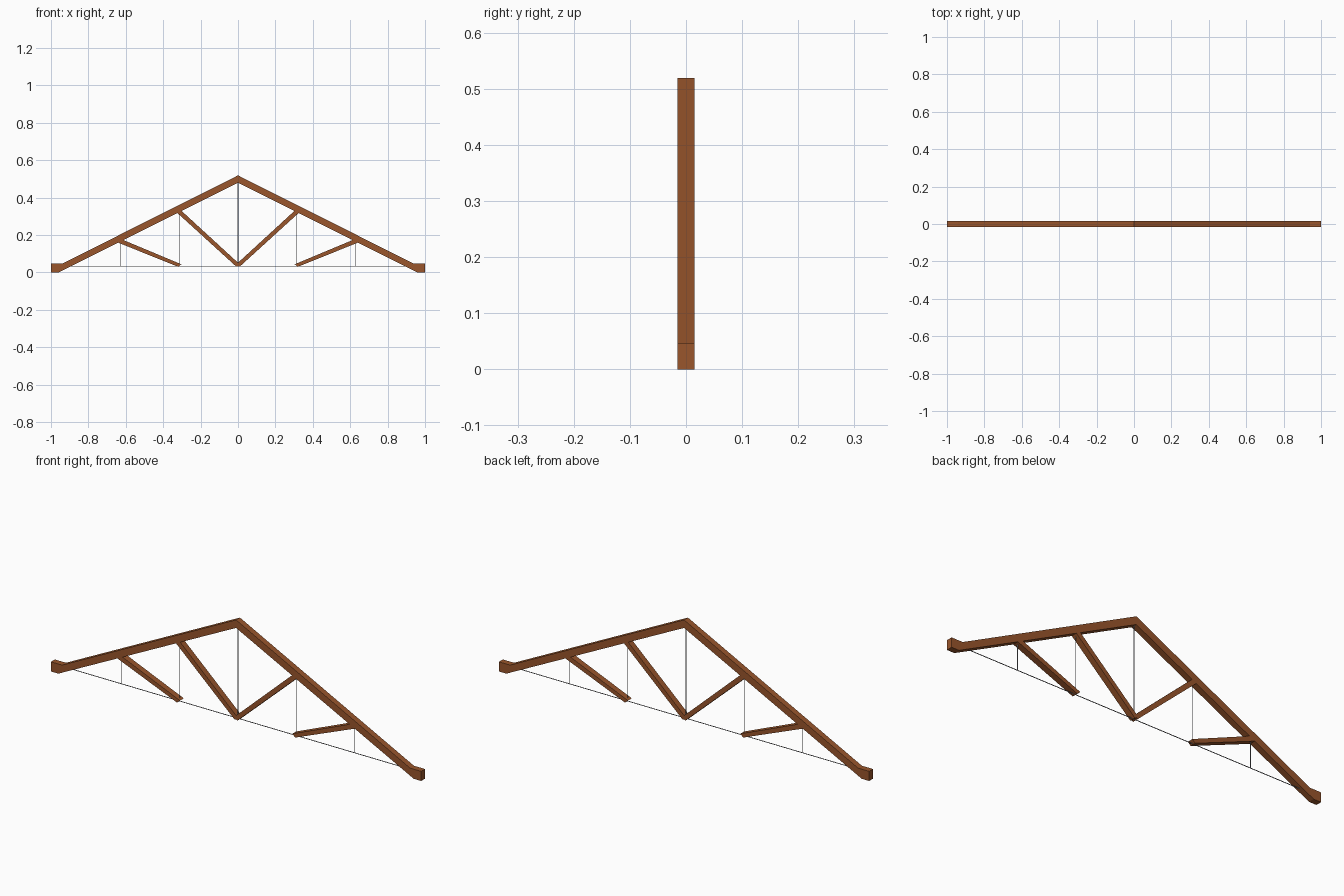
import bpy, bmesh
from mathutils import Vector

if "Cube" in bpy.data.objects:
    bpy.data.objects.remove(bpy.data.objects["Cube"])


def material(name, rgb):
    m = bpy.data.materials.new(name)
    m.diffuse_color = (*rgb, 1)
    m.use_nodes = True
    m.node_tree.nodes["Principled BSDF"].inputs["Base Color"].default_value = m.diffuse_color
    return m


WOOD = material("brown timber", (0.32, 0.092, 0.025))
STEEL = material("grey steel", (0.33, 0.33, 0.35))


def plate(name, outline, half_depth):
    """Extrude an x-z outline symmetrically in y."""
    bm = bmesh.new()
    face = bm.faces.new([bm.verts.new((x, -half_depth, z)) for x, z in outline])
    ext = bmesh.ops.extrude_face_region(bm, geom=[face])
    verts = [v for v in ext["geom"] if isinstance(v, bmesh.types.BMVert)]
    bmesh.ops.translate(bm, verts=verts, vec=(0, 2 * half_depth, 0))
    bmesh.ops.recalc_face_normals(bm, faces=bm.faces)
    me = bpy.data.meshes.new(name)
    bm.to_mesh(me)
    bm.free()
    me.materials.append(WOOD)
    ob = bpy.data.objects.new(name, me)
    bpy.context.collection.objects.link(ob)
    return ob


def rod(name, a, b, radius):
    a, b = Vector(a), Vector(b)
    d = b - a
    bpy.ops.mesh.primitive_cylinder_add(vertices=8, radius=radius, depth=d.length,
                                        location=(a + b) / 2,
                                        rotation=d.to_track_quat('Z', 'Y').to_euler())
    ob = bpy.context.object
    ob.name = name
    ob.data.materials.append(STEEL)
    return ob


def rafter_underside(x):
    return 0.48 - 0.5 * abs(x)


TIE_Z = 0.033

for s, side in ((-1, "left"), (1, "right")):
    # rafter with its level bearing foot
    plate("rafter_" + side, [(s * x, z) for x, z in (
        (0, 0.519), (0.94, 0.047), (1, 0.047), (1, 0), (0.96, 0), (0, 0.48))], 0.015)

    # diagonal struts, cut level at the foot and along the rafter at the head
    for i, (foot, head) in enumerate(((0.0, 0.318), (0.315, 0.635))):
        a = Vector((foot, TIE_Z + 0.003))
        b = Vector((head, rafter_underside(head) + 0.007))
        d = (b - a).normalized()
        n = Vector((-d.y, d.x)) * 0.0118
        pts = [a - n, b - n + d * 0.008, b + n, a + n - d * 0.008]
        plate(f"strut_{side}_{i + 1}", [(s * p.x, max(p.y, TIE_Z - 0.003)) for p in pts], 0.0148)

    # thin hanger rods
    for i, x in enumerate((0.315, 0.63)):
        rod(f"hanger_{side}_{i + 1}", (s * x, 0, TIE_Z),
            (s * x, 0, rafter_underside(x) + 0.01), 0.0016)

# king rod and tie rod
rod("king_rod", (0, 0, TIE_Z), (0, 0, 0.49), 0.003)
rod("tie_rod", (-0.935, 0, TIE_Z), (0.935, 0, TIE_Z), 0.0018)
